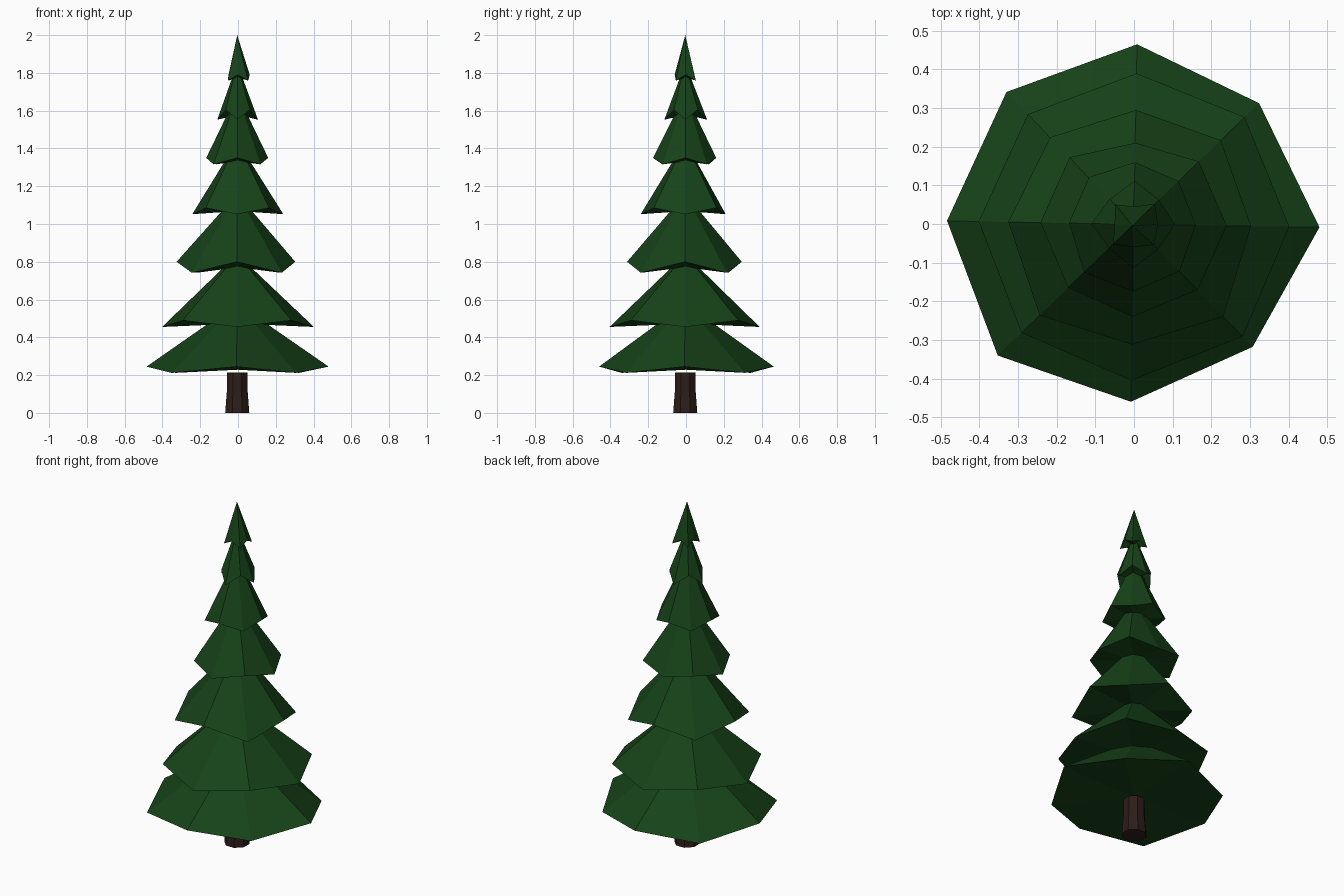
import bpy, bmesh
from math import sin, cos, radians

if "Cube" in bpy.data.objects:
    bpy.data.objects.remove(bpy.data.objects["Cube"])


def material(name, rgb):
    m = bpy.data.materials.new(name)
    m.diffuse_color = (*rgb, 1)
    m.use_nodes = True
    m.node_tree.nodes["Principled BSDF"].inputs["Base Color"].default_value = m.diffuse_color
    return m


needles = material("dark_green", (0.008, 0.055, 0.009))
bark = material("bark", (0.026, 0.012, 0.009))


def finish(bm, name, mat):
    bmesh.ops.recalc_face_normals(bm, faces=bm.faces)
    me = bpy.data.meshes.new(name)
    bm.to_mesh(me)
    bm.free()
    me.materials.append(mat)
    ob = bpy.data.objects.new(name, me)
    bpy.context.collection.objects.link(ob)
    return ob


def tier(name, z_axis, z_diag, apex, radii):
    """Eight-sided cone whose rim height alternates between corners."""
    bm = bmesh.new()
    rim = []
    for k, r in enumerate(radii):
        a = radians(45 * k - 1)
        z = z_diag if k % 2 else z_axis
        rim.append(bm.verts.new((r * cos(a), r * sin(a), z)))
    top = bm.verts.new((-0.004, -0.004, apex))
    under = bm.verts.new((0, 0, (z_axis + z_diag) / 2))
    for k in range(8):
        a, b = rim[k], rim[(k + 1) % 8]
        bm.faces.new((a, b, top))
        bm.faces.new((b, a, under))
    finish(bm, name, needles)


# Branch tiers, bottom to top: rim heights, apex, corner radii from +x anticlockwise
tiers = [
    (0.245, 0.212, 0.58, (.48, .45, .465, .475, .484, .49, .46, .442)),
    (0.455, 0.490, 0.84, (.402, .398, .39, .395, .402, .405, .405, .405)),
    (0.800, 0.742, 1.16, (.303, .312, .295, .312, .325, .34, .312, .333)),
    (1.052, 1.085, 1.44, (.24, .233, .21, .24, .242, .237, .24, .237)),
    (1.350, 1.316, 1.69, (.16, .16, .16, .168, .168, .18, .175, .17)),
    (1.552, 1.605, 1.85, (.106, .09, .112, .09, .11, .09, .115, .09)),
    (1.790, 1.760, 2.00, (.062, .075, .045, .07, .05, .075, .06, .075)),
]
for i, t in enumerate(tiers):
    tier(f"branch_tier_{i + 1}", *t)

# Trunk, slightly flared at the foot
bm = bmesh.new()
rings = []
for r, z in ((0.069, 0), (0.060, 0.11), (0.059, 0.213)):
    rings.append([bm.verts.new((r * cos(radians(45 * k + 22.5)) - 0.004,
                                r * sin(radians(45 * k + 22.5)) - 0.004, z))
                  for k in range(8)])
for lo, hi in zip(rings, rings[1:]):
    for k in range(8):
        j = (k + 1) % 8
        bm.faces.new((lo[k], lo[j], hi[j], hi[k]))
bm.faces.new(rings[0])
bm.faces.new(rings[-1])
finish(bm, "trunk", bark)
